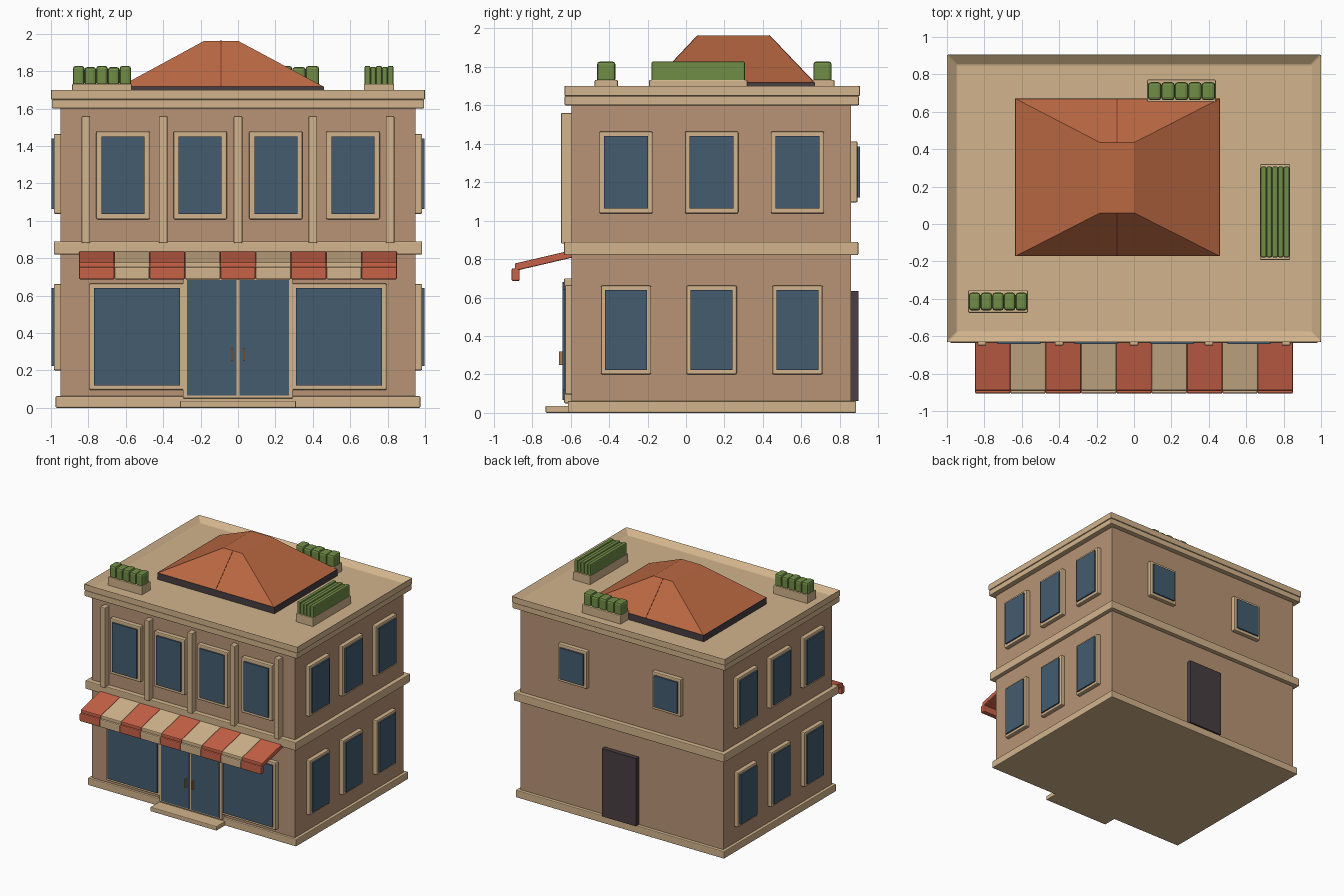
import bpy, bmesh

if "Cube" in bpy.data.objects:
    bpy.data.objects.remove(bpy.data.objects["Cube"])


def material(name, r, g, b):
    lin = [(c / 255 / 12.92) if c < 10 else ((c / 255 + 0.055) / 1.055) ** 2.4 for c in (r, g, b)]
    m = bpy.data.materials.new(name)
    m.diffuse_color = (*lin, 1)
    m.use_nodes = True
    m.node_tree.nodes["Principled BSDF"].inputs["Base Color"].default_value = m.diffuse_color
    return m


WALL = material("tan wall", 184, 148, 118)
TRIM = material("sand trim", 210, 180, 140)
GLASS = material("blue glass", 68, 92, 112)
TILE = material("terracotta roof", 186, 104, 66)
RED = material("awning red", 200, 98, 72)
LEAF = material("hedge green", 112, 140, 70)
DARK = material("dark door", 72, 62, 66)
BRASS = material("brass handle", 165, 125, 85)
SEAM = material("roof seam", 130, 55, 42)


def mesh(name, verts, faces, mat, bevel=0, segs=2):
    me = bpy.data.meshes.new(name)
    me.from_pydata(verts, [], faces)
    bm = bmesh.new()
    bm.from_mesh(me)
    bmesh.ops.recalc_face_normals(bm, faces=bm.faces)
    bm.to_mesh(me)
    bm.free()
    me.materials.append(mat)
    ob = bpy.data.objects.new(name, me)
    bpy.context.collection.objects.link(ob)
    if bevel:
        mod = ob.modifiers.new("rounded edges", "BEVEL")
        mod.width, mod.segments = bevel, segs
    return ob


BOX = [(0, 1, 3, 2), (4, 6, 7, 5), (0, 4, 5, 1), (2, 3, 7, 6), (0, 2, 6, 4), (1, 5, 7, 3)]


def box(name, x, y, z, mat, bevel=0, segs=2):
    return mesh(name, [(a, b, c) for a in x for b in y for c in z], BOX, mat, bevel, segs)


def prism_x(name, x0, x1, profile, mat, bevel=0):
    """Extrude a (y, z) profile along x."""
    n = len(profile)
    verts = [(x, y, z) for x in (x0, x1) for y, z in profile]
    faces = [tuple(range(n)), tuple(range(n, 2 * n))]
    faces += [(i, (i + 1) % n, (i + 1) % n + n, i + n) for i in range(n)]
    return mesh(name, verts, faces, mat, bevel)


def window(name, side, c, w, z0, z1, edge=0.025):
    """Raised frame with a glass pane; side is front, back, left or right."""
    for part, inset, depth, mat, bev in (("frame", 0, 0.035, TRIM, 0.008),
                                         ("glass", edge, 0.047, GLASS, 0)):
        u = (c - w / 2 + inset, c + w / 2 - inset)
        z = (z0 + inset, z1 - inset)
        if side == "front":
            x, y = u, (-0.595 - depth, -0.58)
        elif side == "back":
            x, y = u, (0.84, 0.858 + depth)
        elif side == "left":
            x, y = (-0.95 - depth, -0.93), u
        else:
            x, y = (0.93, 0.95 + depth), u
        box(name + "_" + part, x, y, z, mat, bev)


# Main volume, base, step and bands
box("walls", (-0.95, 0.95), (-0.595, 0.858), (0.03, 1.62), WALL)
box("base", (-0.975, 0.975), (-0.615, 0.885), (0, 0.062), TRIM, 0.006)
box("door_step", (-0.31, 0.31), (-0.73, -0.6), (0, 0.037), TRIM, 0.006)
box("middle_band", (-0.985, 0.985), (-0.635, 0.896), (0.82, 0.89), TRIM, 0.006)
box("lower_cornice", (-0.995, 0.995), (-0.632, 0.9), (1.6, 1.648), TRIM, 0.006)

# Upper cornice with the sunken roof deck
deck = box("parapet", (-1, 1), (-0.632, 0.905), (1.648, 1.703), TRIM)
bm = bmesh.new()
bm.from_mesh(deck.data)
top = max(bm.faces, key=lambda f: f.calc_center_median().z)
bmesh.ops.inset_individual(bm, faces=[top], thickness=0.075)
for v in top.verts:
    v.co.z -= 0.04
bm.to_mesh(deck.data)
bm.free()
mod = deck.modifiers.new("rounded edges", "BEVEL")
mod.width, mod.segments = 0.006, 2

# Hipped roof on a dark eave slab
box("eave_slab", (-0.635, 0.46), (-0.172, 0.67), (1.65, 1.718), DARK)
low = [(-0.63, -0.17), (0.455, -0.17), (0.455, 0.668), (-0.63, 0.668)]
high = [(-0.18, 0.06), (0, 0.06), (0, 0.435), (-0.18, 0.435)]
mesh("hipped_roof", [(x, y, 1.718) for x, y in low] + [(x, y, 1.962) for x, y in high],
     [(0, 1, 2, 3), (4, 5, 6, 7)] + [(i, (i + 1) % 4, (i + 1) % 4 + 4, i + 4) for i in range(4)], TILE)
for name, y0, y1 in (("front_seam", -0.17, 0.06), ("back_seam", 0.668, 0.435)):
    prism_x(name, -0.0925, -0.0875, [(y0, 1.715), (y0, 1.721), (y1, 1.965), (y1, 1.955)], SEAM)

# Pilasters and front upper windows
for x in (-0.813, -0.4, 0, 0.4, 0.813):
    box("pilaster", (x - 0.023, x + 0.023), (-0.65, -0.58), (0.88, 1.56), TRIM, 0.006)
for x in (-0.615, -0.202, 0.202, 0.615):
    window("front_window", "front", x, 0.286, 1.007, 1.478, 0.028)

# Side and back windows
for side in ("left", "right"):
    for y in (-0.312, 0.133, 0.58):
        window(side + "_upper_window", side, y, 0.278, 1.037, 1.464)
        window(side + "_lower_window", side, y, 0.262, 0.2, 0.662, 0.022)
for x in (-0.44, 0.44):
    window("back_window", "back", x, 0.27, 1.095, 1.412, 0.026)
box("back_door", (-0.16, 0.16), (0.84, 0.897), (0.062, 0.635), DARK)

# Shop front
for s in (-1, 1):
    window("shop_window", "front", s * 0.54, 0.51, 0.095, 0.665, 0.024)
box("door_frame", (-0.295, 0.295), (-0.634, -0.58), (0.05, 0.7), TRIM, 0.006)
for s in (-1, 1):
    box("door_glass", sorted((s * 0.009, s * 0.272)), (-0.642, -0.62), (0.066, 0.682), GLASS)
    box("door_handle", sorted((s * 0.027, s * 0.037)), (-0.66, -0.64), (0.25, 0.32), BRASS)

# Striped awning with a hanging lip
W = 1.7 / 9
for i in range(9):
    x0 = -0.85 + i * W
    mat = TRIM if i % 2 else RED
    prism_x("awning_stripe", x0, x0 + W,
            [(-0.59, 0.847), (-0.89, 0.777), (-0.89, 0.738), (-0.59, 0.808)], mat, 0.006)
    box("awning_lip", (x0, x0 + W), (-0.907, -0.865), (0.686, 0.752), mat, 0.008)


# Roof planters with clipped hedges
def planter(x, y, count, along, inset_x, inset_y):
    box("planter_tray", x, y, (1.65, 1.732), TRIM, 0.006)
    hx, hy = (x[0] + inset_x, x[1] - inset_x), (y[0] + inset_y, y[1] - inset_y)
    step = (hx[1] - hx[0]) / count
    for i in range(count):
        z1 = 1.828 - 0.006 * (i % 2)
        box("hedge", (hx[0] + i * step, hx[0] + (i + 1) * step), hy, (1.72, z1), LEAF,
            0.008 if along else 0.016)


planter((-0.887, -0.567), (-0.475, -0.355), 5, False, 0.004, 0.012)
planter((0.07, 0.438), (0.648, 0.772), 5, False, 0.004, 0.014)
planter((0.673, 0.835), (-0.192, 0.32), 5, True, 0.004, 0.013)
